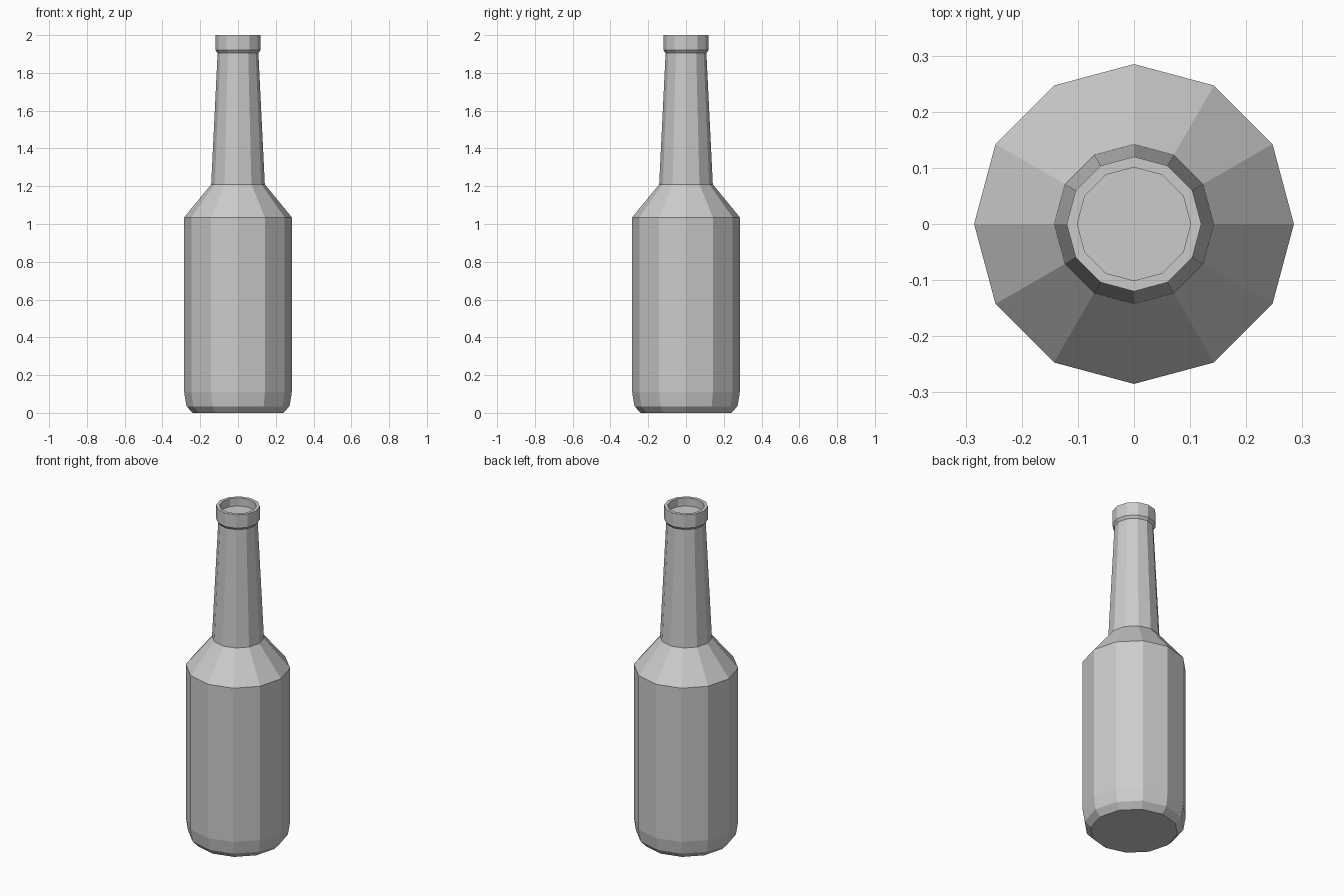
import bpy
import bmesh
from math import cos, sin, tau

SIDES = 12

cube = bpy.data.objects.get("Cube")
if cube:
    bpy.data.objects.remove(cube, do_unlink=True)

grey = bpy.data.materials.new("light grey")
grey.use_nodes = True
colour = (0.6, 0.6, 0.6, 1)
grey.diffuse_color = colour
grey.node_tree.nodes["Principled BSDF"].inputs["Base Color"].default_value = colour


def lathe(name, profile, cap_start=False, cap_end=False):
    """Turn (radius, height) points around the z axis into flat facets."""
    bm = bmesh.new()
    rings = [[bm.verts.new((r * cos(tau * i / SIDES), r * sin(tau * i / SIDES), z))
              for i in range(SIDES)] for r, z in profile]
    for low, high in zip(rings, rings[1:]):
        for i in range(SIDES):
            j = (i + 1) % SIDES
            bm.faces.new((low[i], low[j], high[j], high[i]))
    if cap_start:
        bm.faces.new(rings[0][::-1])
    if cap_end:
        bm.faces.new(rings[-1])
    mesh = bpy.data.meshes.new(name)
    bm.to_mesh(mesh)
    bm.free()
    mesh.materials.append(grey)
    obj = bpy.data.objects.new(name, mesh)
    bpy.context.collection.objects.link(obj)
    return obj


# Body with a bevelled foot and a sloping shoulder
lathe("bottle_body", [(0.24, 0), (0.273, 0.035), (0.285, 0.11),
                      (0.285, 1.035), (0.142, 1.21)], cap_start=True)

# Tapering neck
lathe("bottle_neck", [(0.142, 1.21), (0.108, 1.905)])

# Lip with a shallow recessed mouth
lathe("bottle_lip", [(0.108, 1.905), (0.12, 1.92), (0.12, 2.0),
                     (0.101, 2.0), (0.101, 1.952)], cap_end=True)
